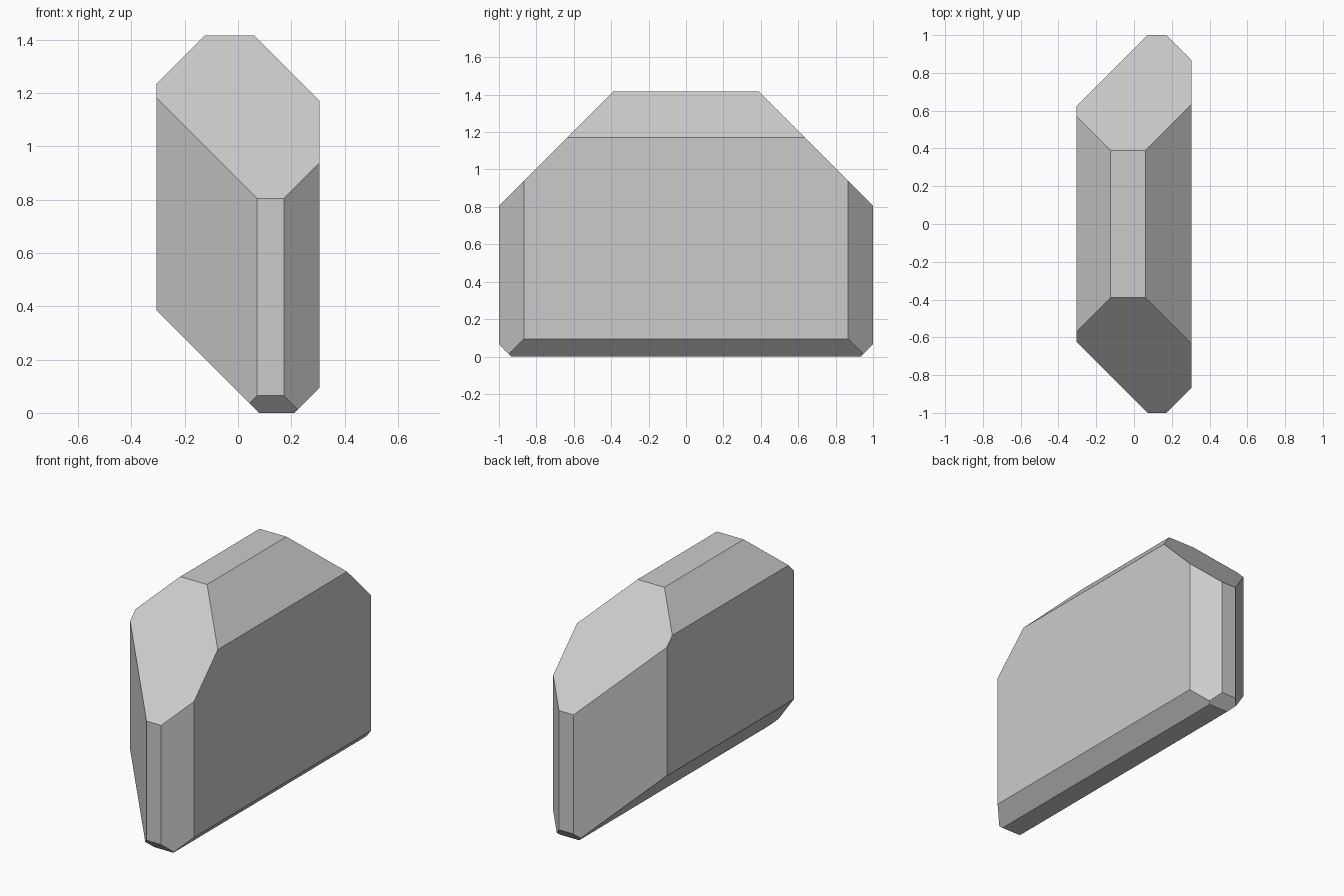
import bpy
import bmesh
from mathutils import Vector

if "Cube" in bpy.data.objects:
    bpy.data.objects.remove(bpy.data.objects["Cube"])

# Basic block
W, L, H = 0.305, 1.0, 1.416
bm = bmesh.new()
bmesh.ops.create_cube(bm, size=1.0)
for v in bm.verts:
    v.co = Vector((v.co.x * 2 * W, v.co.y * 2 * L, (v.co.z + 0.5) * H))


def chamfer(normal, offset):
    """Slice away everything where dot(normal, p) > offset and cap the cut."""
    n = Vector(normal)
    geom = bm.verts[:] + bm.edges[:] + bm.faces[:]
    bmesh.ops.bisect_plane(bm, geom=geom, dist=1e-6, plane_co=n * (offset / n.length_squared),
                           plane_no=n, clear_outer=True)
    rim = [e for e in bm.edges if e.is_boundary]
    bmesh.ops.holes_fill(bm, edges=rim, sides=0)


# Long edges: top left, top right, bottom right, bottom left
chamfer((-1, 0, 1), 1.54)
chamfer((1, 0, 1), 1.476)
chamfer((1, 0, -1), 0.211)
chamfer((-1, 0, -1), -0.079)

# Both ends: top slope, bottom edge, left and right upright edges
for s in (-1, 1):
    chamfer((0, s, 1), 1.805)
    chamfer((0, s, -1), 0.935)
    chamfer((-1, s, 0), 0.928)
    chamfer((1, s, 0), 1.172)

bmesh.ops.recalc_face_normals(bm, faces=bm.faces[:])
mesh = bpy.data.meshes.new("faceted_block")
bm.to_mesh(mesh)
bm.free()
block = bpy.data.objects.new("faceted_block", mesh)
bpy.context.collection.objects.link(block)
